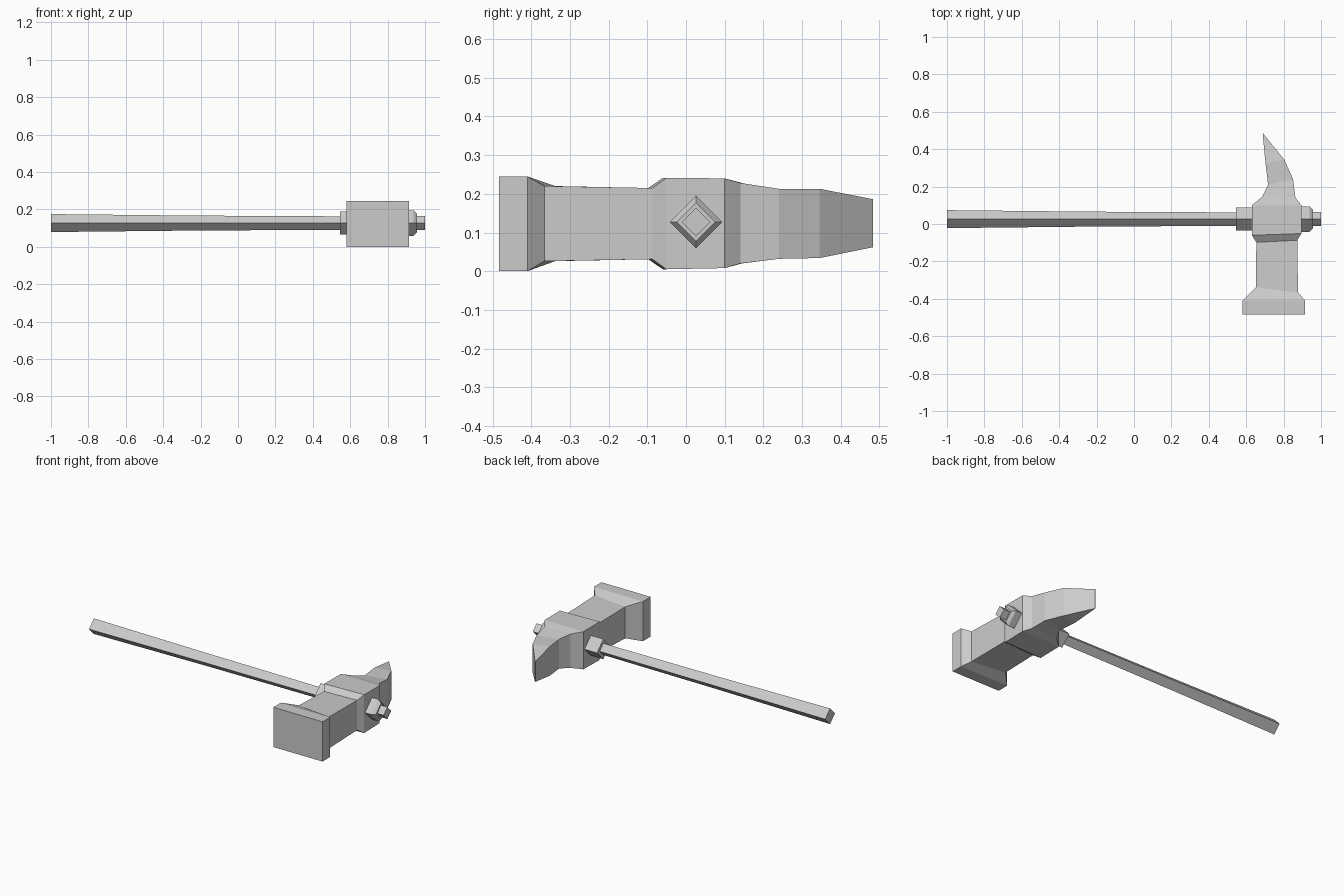
import bpy
import bmesh

cube = bpy.data.objects.get("Cube")
if cube:
    bpy.data.objects.remove(cube, do_unlink=True)

grey = bpy.data.materials.new("plain grey")
grey.use_nodes = True
colour = (0.6, 0.6, 0.6, 1)
grey.diffuse_color = colour
grey.node_tree.nodes["Principled BSDF"].inputs["Base Color"].default_value = colour


def loft(name, rings):
    """Skin a row of four-cornered rings and cap both ends."""
    bm = bmesh.new()
    rows = [[bm.verts.new(p) for p in ring] for ring in rings]
    for a, b in zip(rows, rows[1:]):
        for i in range(4):
            j = (i + 1) % 4
            bm.faces.new((a[i], a[j], b[j], b[i]))
    bm.faces.new(rows[0])
    bm.faces.new(rows[-1])
    bmesh.ops.remove_doubles(bm, verts=bm.verts, dist=0.0005)
    bmesh.ops.recalc_face_normals(bm, faces=bm.faces)
    mesh = bpy.data.meshes.new(name)
    bm.to_mesh(mesh)
    bm.free()
    mesh.materials.append(grey)
    obj = bpy.data.objects.new(name, mesh)
    bpy.context.collection.objects.link(obj)
    return obj


def slab(left, right, bottom, top):
    """Upright section from a left and a right plan point."""
    return [(*left, bottom), (*right, bottom), (*right, top), (*left, top)]


def diamond(x, r, cy=0.026, cz=0.127):
    return [(x, cy - r, cz), (x, cy, cz - r), (x, cy + r, cz), (x, cy, cz + r)]


# Head: square striking face, neck, eye block and curved wedge
loft("hammer_head", [
    slab((0.58, -0.484), (0.915, -0.484), 0, 0.245),
    slab((0.58, -0.41), (0.915, -0.41), 0, 0.245),
    slab((0.652, -0.338), (0.877, -0.366), 0.026, 0.22),
    slab((0.654, -0.098), (0.873, -0.087), 0.031, 0.215),
    slab((0.63, -0.06), (0.895, -0.051), 0.005, 0.241),
    slab((0.63, 0.1), (0.895, 0.1), 0.008, 0.24),
    slab((0.685, 0.145), (0.863, 0.141), 0.02, 0.228),
    slab((0.717, 0.21), (0.85, 0.24), 0.032, 0.213),
    slab((0.703, 0.325), (0.803, 0.345), 0.034, 0.213),
    slab((0.688, 0.484), (0.69, 0.484), 0.062, 0.186),
])

# Tapered diamond-section handle
loft("handle", [diamond(-1, 0.048), diamond(-0.25, 0.04),
                diamond(0.55, 0.036), diamond(1, 0.037)])

# Collars on both sides of the eye
loft("inner_collar", [diamond(0.545, 0.062), diamond(0.545, 0.062),
                      diamond(0.62, 0.062), diamond(0.66, 0.062)][1:])
loft("outer_collar", [diamond(0.86, 0.068), diamond(0.938, 0.068),
                      diamond(0.957, 0.05)])
